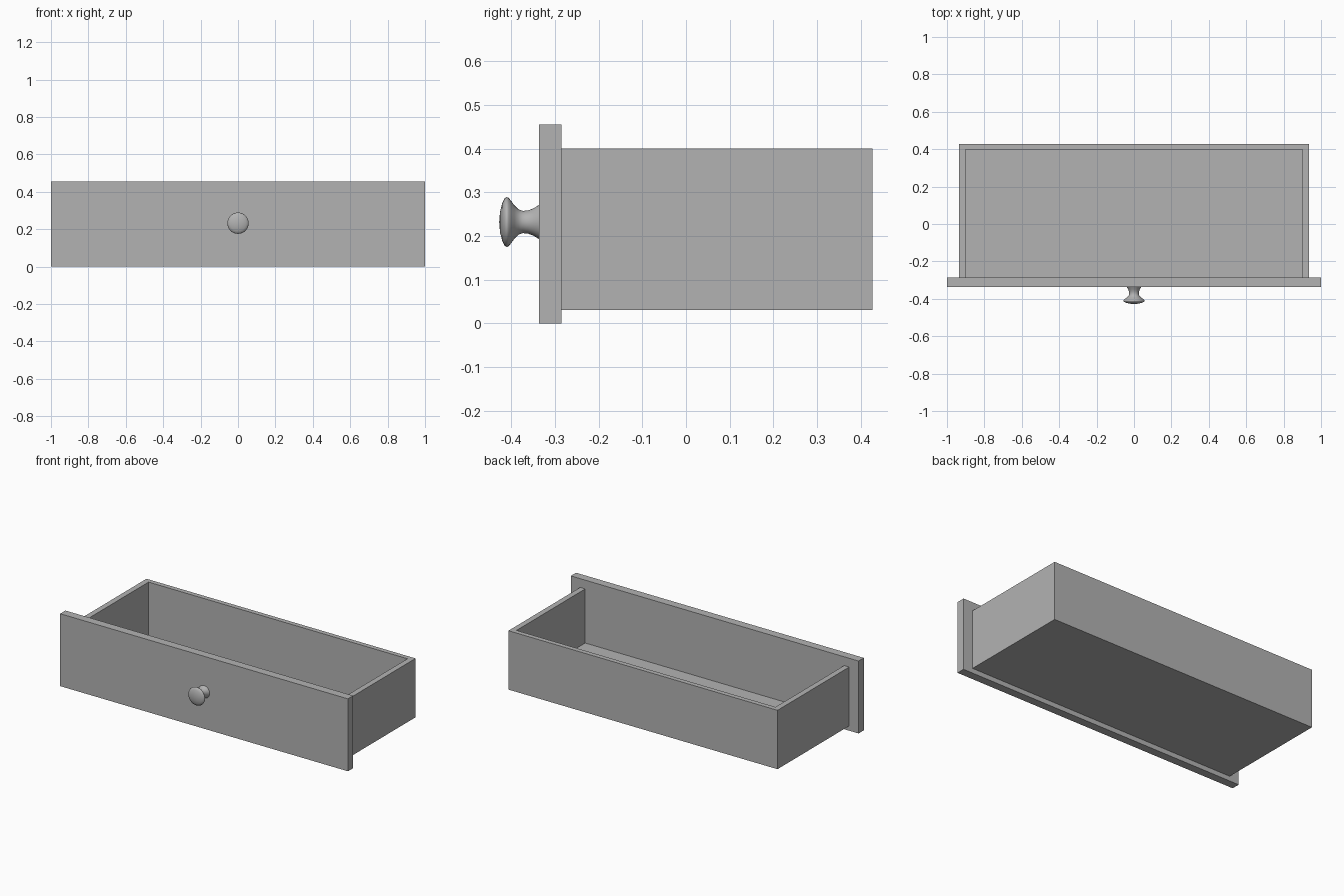
import bpy
import bmesh
import math
from mathutils import Matrix

cube = bpy.data.objects.get("Cube")
if cube:
    bpy.data.objects.remove(cube, do_unlink=True)

grey = bpy.data.materials.new("plain grey")
grey.use_nodes = True
colour = (0.45, 0.45, 0.45, 1)
grey.diffuse_color = colour
grey.node_tree.nodes["Principled BSDF"].inputs["Base Color"].default_value = colour


def add_object(name, bm):
    mesh = bpy.data.meshes.new(name)
    bmesh.ops.recalc_face_normals(bm, faces=bm.faces)
    bm.to_mesh(mesh)
    bm.free()
    mesh.materials.append(grey)
    obj = bpy.data.objects.new(name, mesh)
    bpy.context.collection.objects.link(obj)
    return obj


def box(name, x, y, z):
    """Box from (min, max) ranges on each axis."""
    bm = bmesh.new()
    size = [b - a for a, b in (x, y, z)]
    centre = [(a + b) / 2 for a, b in (x, y, z)]
    bmesh.ops.create_cube(bm, size=1, matrix=Matrix.Translation(centre) @ Matrix.Diagonal(size + [1]))
    return add_object(name, bm)


# Tray dimensions
outer, inner = 0.935, 0.9
front, back_in, back = -0.285, 0.397, 0.427
base, floor_top, rim = 0.03, 0.06, 0.4

# Front panel, walls and floor
box("front_panel", (-1, 1), (-0.337, front), (0, 0.455))
box("left_wall", (inner, outer), (front, back), (base, rim))
box("right_wall", (-outer, -inner), (front, back), (base, rim))
box("back_wall", (-inner, inner), (back_in, back), (base, rim))
box("floor", (-inner, inner), (front, back_in), (base, floor_top))

# Turned knob: (radius, y) profile spun around the y axis
profile = [(0.039, -0.337), (0.031, -0.35), (0.0265, -0.362), (0.0255, -0.374),
           (0.029, -0.384), (0.038, -0.393), (0.049, -0.401), (0.056, -0.407),
           (0.057, -0.411), (0.055, -0.415), (0.043, -0.421), (0.024, -0.426),
           (0, -0.428)]
knob_height = 0.232
bm = bmesh.new()
verts = [bm.verts.new((r, y, knob_height)) for r, y in profile]
edges = [bm.edges.new(pair) for pair in zip(verts, verts[1:])]
bmesh.ops.spin(bm, geom=verts + edges, cent=(0, 0, knob_height), axis=(0, 1, 0),
               angle=math.tau, steps=32, use_merge=True)
bmesh.ops.remove_doubles(bm, verts=bm.verts, dist=0.0001)
knob = add_object("knob", bm)
bpy.ops.object.select_all(action="DESELECT")
knob.select_set(True)
bpy.context.view_layer.objects.active = knob
bpy.ops.object.shade_smooth_by_angle(angle=math.radians(60))
